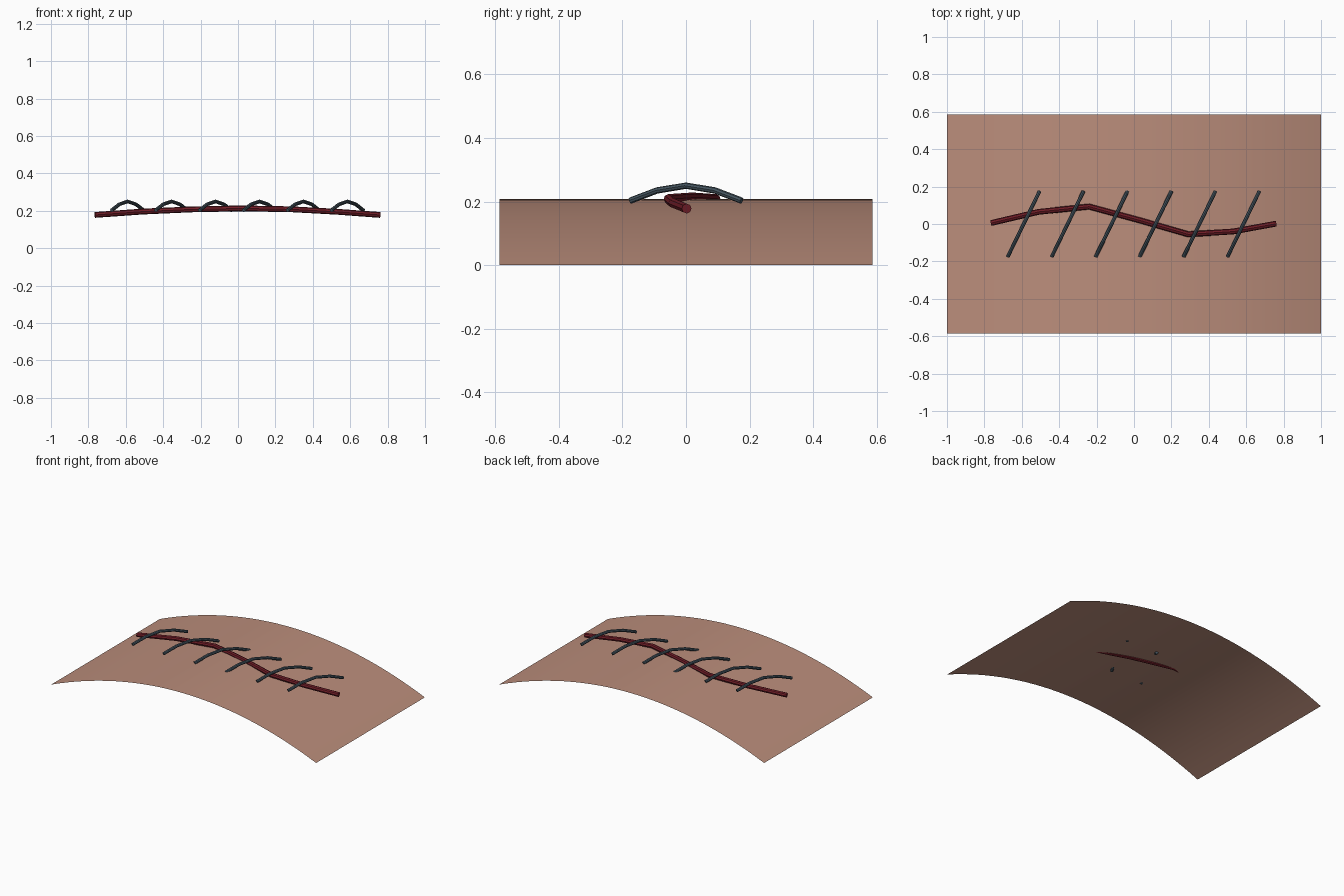
import bpy
import bmesh

cube = bpy.data.objects.get("Cube")
if cube:
    bpy.data.objects.remove(cube)


def material(name, rgb):
    mat = bpy.data.materials.new(name)
    mat.use_nodes = True
    color = (*rgb, 1)
    mat.diffuse_color = color
    bsdf = next(n for n in mat.node_tree.nodes if n.type == "BSDF_PRINCIPLED")
    bsdf.inputs["Base Color"].default_value = color
    return mat


def tube(name, points, radius, mat):
    curve = bpy.data.curves.new(name, "CURVE")
    curve.dimensions = "3D"
    curve.bevel_depth = radius
    curve.bevel_resolution = 2
    curve.use_fill_caps = True
    spline = curve.splines.new("POLY")
    spline.points.add(len(points) - 1)
    for target, point in zip(spline.points, points):
        target.co = (*point, 1)
    spline.use_smooth = False
    curve.materials.append(mat)
    obj = bpy.data.objects.new(name, curve)
    bpy.context.collection.objects.link(obj)
    return obj


skin = material("skin", (0.50, 0.27, 0.20))
dark_red = material("dark red", (0.16, 0.012, 0.02))
slate = material("slate thread", (0.06, 0.09, 0.115))

# Arched skin sheet, a single open surface
HALF_DEPTH, RISE, SEGMENTS = 0.586, 0.208, 32
bm = bmesh.new()
rows = []
for i in range(SEGMENTS + 1):
    x = -1 + 2 * i / SEGMENTS
    z = RISE * (1 - x * x)
    rows.append([bm.verts.new((x, y, z)) for y in (-HALF_DEPTH, HALF_DEPTH)])
for a, b in zip(rows, rows[1:]):
    face = bm.faces.new((a[0], b[0], b[1], a[1]))
    face.smooth = True
mesh = bpy.data.meshes.new("skin_sheet")
bm.to_mesh(mesh)
bm.free()
mesh.materials.append(skin)
bpy.context.collection.objects.link(bpy.data.objects.new("skin_sheet", mesh))

# Winding wound line
wound_path = [(-0.765, 0.005, 0.178), (-0.51, 0.065, 0.196), (-0.24, 0.093, 0.208),
              (0.03, 0.02, 0.213), (0.29, -0.055, 0.208), (0.53, -0.04, 0.195),
              (0.76, 0.002, 0.178)]
tube("wound", wound_path, 0.0155, dark_red)

# Slanted arched stitches across the wound
arch = [(-1, 0.203), (-0.52, 0.235), (0, 0.25), (0.52, 0.235), (1, 0.203)]
for i in range(6):
    center = -0.59 + 0.235 * i
    path = [(center + 0.085 * t, 0.175 * t, z) for t, z in arch]
    tube(f"stitch_{i + 1}", path, 0.01, slate)
